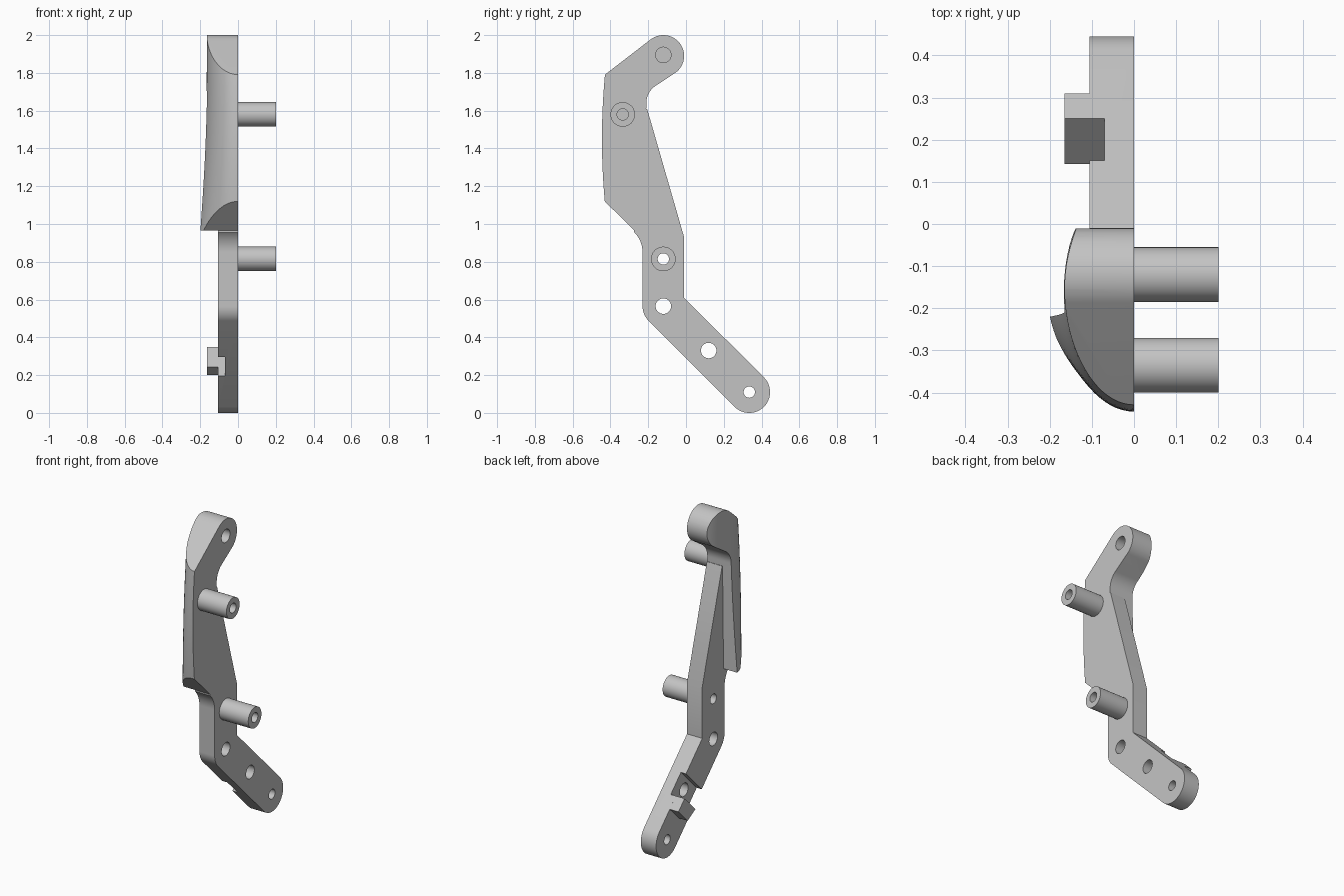
import bpy, bmesh
from math import sin, cos, pi, radians

if "Cube" in bpy.data.objects:
    bpy.data.objects.remove(bpy.data.objects["Cube"], do_unlink=True)

grey = bpy.data.materials.new("light grey")
grey.use_nodes = True
GREY = (0.55, 0.55, 0.55, 1)
grey.diffuse_color = GREY
grey.node_tree.nodes["Principled BSDF"].inputs["Base Color"].default_value = GREY


def loft(name, rings):
    """Closed solid through rings of equal length."""
    bm = bmesh.new()
    rows = [[bm.verts.new(p) for p in ring] for ring in rings]
    n = len(rows[0])
    for a, b in zip(rows, rows[1:]):
        for i in range(n):
            bm.faces.new((a[i], a[(i + 1) % n], b[(i + 1) % n], b[i]))
    bm.faces.new(rows[0])
    bm.faces.new(rows[-1])
    bmesh.ops.recalc_face_normals(bm, faces=bm.faces)
    mesh = bpy.data.meshes.new(name)
    bm.to_mesh(mesh)
    bm.free()
    mesh.materials.append(grey)
    ob = bpy.data.objects.new(name, mesh)
    bpy.context.collection.objects.link(ob)
    return ob


def prism(name, outline, x0, x1):
    """Side outline of (y, z) points extruded along x."""
    return loft(name, [[(x, y, z) for y, z in outline] for x in (x0, x1)])


def arc(y, z, r, start, end, n=12):
    angles = [radians(start + (end - start) * i / n) for i in range(n + 1)]
    return [(y + r * cos(a), z + r * sin(a)) for a in angles]


def rod(name, y, z, r, x0, x1):
    return prism(name, arc(y, z, r, 0, 352.5, 47), x0, x1)


def combine(target, tool, operation):
    mod = target.modifiers.new(operation.lower(), "BOOLEAN")
    mod.operation, mod.solver, mod.object = operation, "EXACT", tool
    bpy.ops.object.select_all(action="DESELECT")
    bpy.context.view_layer.objects.active = target
    target.select_set(True)
    bpy.ops.object.modifier_apply(modifier=mod.name)
    bpy.data.objects.remove(tool, do_unlink=True)


def along_arm(c, s):
    """Point from distances along and across the slanted lower arm."""
    return ((s + c) / 2, (s - c) / 2)


# Bent lower plate with a rounded foot
plate = prism("bracket_body",
              [(-.26, 1.6), (-.206, 1.61), (-.01, .93), (-.01, .61)]
              + arc(.335, .11, .11, 45, -135, 24)
              + arc(-.12, .565, .11, 225, 180)
              + arc(-.38, .85, .15, 0, 45)
              + [(-.28, 1.1)], -.105, 0)

# Groove across the arm
groove = [along_arm(c, s) for c, s in ((-.3, .2), (-.1, .2), (-.1, .7), (-.3, .7))]
combine(plate, prism("groove_cutter", groove, -.2, -.07), "DIFFERENCE")

# Upper shell: flaring elliptical column trimmed to the side outline
CENTRE = -.155
rings = []
for k in range(25):
    z = .9 + k * 1.15 / 24
    depth = CENTRE + .445 - .015 * ((z - 1.45) / .33) ** 2
    width = .165 + .041 * (max(0, 1.9 - z) / .935) ** 2
    ring = [(-width * sin(pi * i / 40), CENTRE - depth * cos(pi * i / 40), z)
            for i in range(41)]
    rings.append([(.05, CENTRE - depth, z)] + ring + [(.05, CENTRE + depth, z)])
shell = loft("upper_shell", rings)
trim = prism("shell_trim",
             [(-.55, 1.695), (-.43, 1.79)]
             + arc(-.12, 1.89, .11, 128, -55, 28)
             + arc(-.10, 1.64, .11, 125, 180)
             + [(-.22, .965), (-.274, .965), (-.43, 1.12), (-.55, 1.24)], -.3, 0)
combine(shell, trim, "INTERSECT")
combine(plate, shell, "UNION")

# Stop tab beside the groove
tab = prism("stop_tab", [along_arm(c, s) for c, s in
                         ((-.1, .6), (.02, .6), (.02, .42), (-.1, .385))],
            -.165, -.105)

# Pegs on the flat side
upper_peg = rod("upper_peg", -.335, 1.58, .065, 0, .2)
lower_peg = rod("lower_peg", -.12, .815, .065, 0, .2)
combine(upper_peg, rod("bore", -.335, 1.58, .03, .02, .3), "DIFFERENCE")
combine(lower_peg, rod("bore", -.12, .815, .03, -.1, .3), "DIFFERENCE")

# Holes through the body, and a blind one in the head
for y, z, r, x0 in ((-.12, 1.895, .041, -.09), (-.12, .815, .03, -.3),
                    (-.12, .565, .041, -.3), (.12, .33, .041, -.3),
                    (.335, .11, .03, -.3)):
    combine(plate, rod("hole", y, z, r, x0, .1), "DIFFERENCE")

# Smooth curves, sharp edges
bpy.ops.object.select_all(action="DESELECT")
for ob in (plate, tab, upper_peg, lower_peg):
    ob.select_set(True)
bpy.context.view_layer.objects.active = plate
bpy.ops.object.shade_smooth_by_angle(angle=radians(25))
